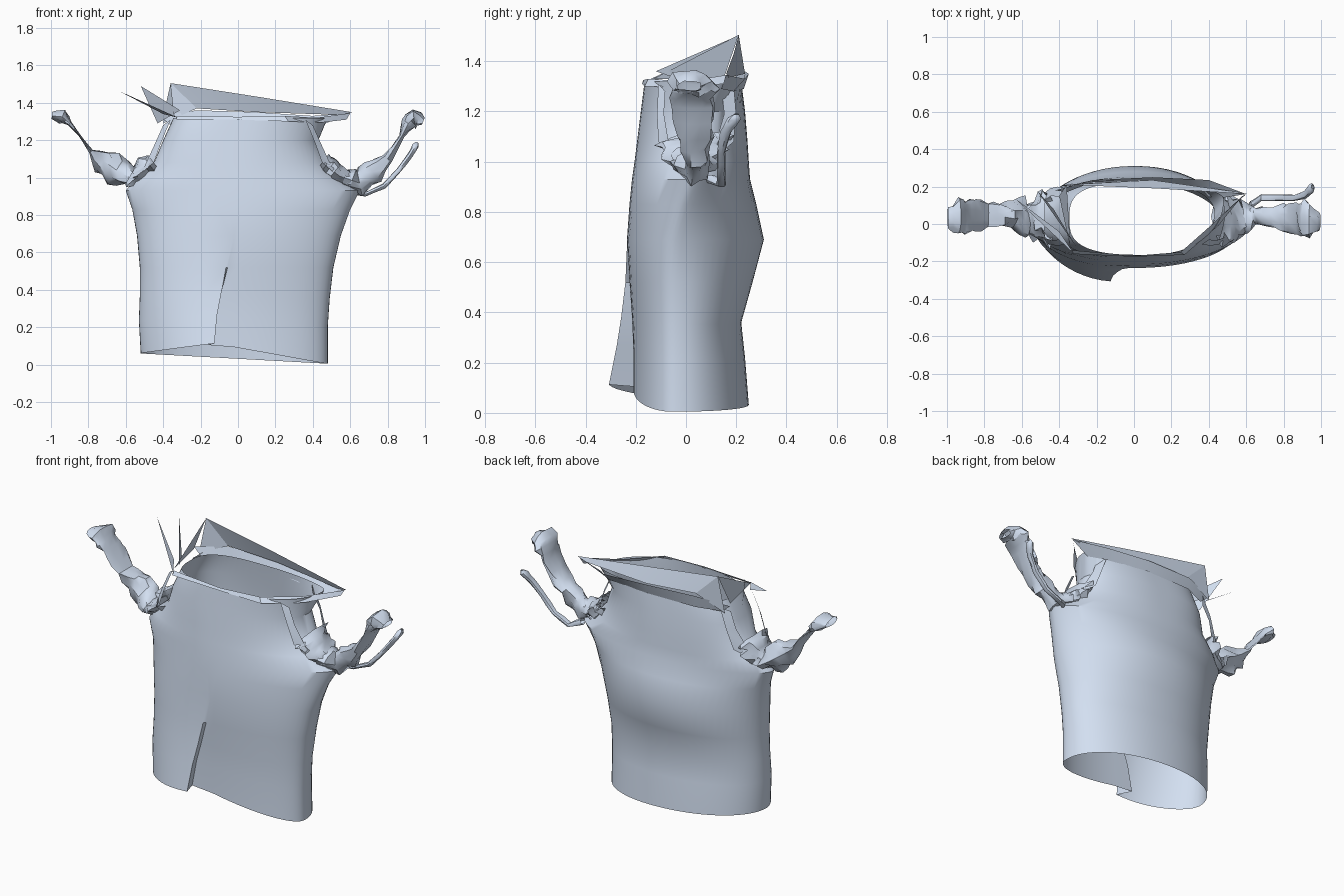
import bpy, math, random
from mathutils import Vector

random.seed(4)
cloth = bpy.data.materials.new("pale_cloth")
cloth.diffuse_color = (0.65, 0.74, 0.88, 1)


def make(name, verts, faces, angle=35):
    me = bpy.data.meshes.new(name)
    me.from_pydata([tuple(v) for v in verts], [], faces)
    me.update()
    me.materials.append(cloth)
    ob = bpy.data.objects.new(name, me)
    bpy.context.collection.objects.link(ob)
    bpy.ops.object.select_all(action='DESELECT')
    ob.select_set(True)
    bpy.context.view_layer.objects.active = ob
    bpy.ops.object.shade_smooth_by_angle(angle=math.radians(angle))
    return ob


def loft(name, rings, closed=True, angle=35):
    n = len(rings[0])
    verts = [p for r in rings for p in r]
    faces = []
    for i in range(len(rings) - 1):
        for j in range(n if closed else n - 1):
            k = (j + 1) % n
            faces.append((i * n + j, i * n + k, (i + 1) * n + k, (i + 1) * n + j))
    return make(name, verts, faces, angle)


def spow(v, p):
    return math.copysign(abs(v) ** p, v)


# Body: z, left x, right x, front y, back y, left seam y, right seam y
levels = [
    (0.00, -0.52, 0.48, -0.21, 0.25, -0.03, -0.04),
    (0.20, -0.53, 0.48, -0.21, 0.235, -0.03, -0.04),
    (0.35, -0.525, 0.49, -0.215, 0.22, -0.02, -0.04),
    (0.52, -0.525, 0.51, -0.225, 0.265, -0.01, -0.04),
    (0.69, -0.54, 0.55, -0.235, 0.31, 0.00, -0.04),
    (0.83, -0.565, 0.60, -0.225, 0.28, 0.02, -0.01),
    (0.93, -0.60, 0.65, -0.215, 0.255, 0.03, 0.03),
    (1.00, -0.545, 0.55, -0.205, 0.25, 0.03, 0.04),
    (1.08, -0.45, 0.48, -0.195, 0.245, 0.03, 0.05),
    (1.20, -0.40, 0.43, -0.18, 0.235, 0.03, 0.06),
    (1.32, -0.345, 0.48, -0.165, 0.22, 0.03, 0.13),
]
N = 64
rings = []
for z, xl, xr, yf, yb, sl, sr in levels:
    ring = []
    up = min(max((z - 0.95) / 0.25, 0), 1)
    pinch = 0.3 * max(0, 1 - abs(z - 0.9) / 0.3)  # sides flatten at the armpits
    bulge = max(0, 1 - abs(z - 0.69) / 0.3)       # back comes to a soft peak
    for j in range(N):
        t = 2 * math.pi * j / N
        c, s = math.cos(t), math.sin(t)
        box = 0.3 * up * (c < 0)
        x = (xl + xr) / 2 + (xr - xl) / 2 * spow(c, 0.95 - box)
        u = (x - xl) / (xr - xl)
        seam = sl + (sr - sl) * u
        p = 0.95 - box + pinch + 0.12 * bulge * (s > 0)
        y = seam + ((yf if s < 0 else yb) - seam) * abs(s) ** p
        # overlapping front fold that fades out upward
        fade = max(0, 1 - z / 0.65)
        if 32 <= j <= 46:
            y -= 0.10 * fade * max(0, 1 - ((-0.12 - x) / 0.40) ** 2)
        if j in (46, 47) and z < 0.7:
            x += (0.07 if j == 46 else 0.035) * z / 0.69
            x -= 0.085 * fade * (j == 47)
        # slanting hem
        hem = 0.06 - 0.055 * u
        if s < 0:
            hem += 0.075 * max(0, 1 - abs(x + 0.13) / (0.4 if x < -0.13 else 0.6))
        ring.append((x, y, z + hem * max(0, 1 - z / 0.5)))
    rings.append(ring)
loft("shirt_body", rings)


def cloth_tube(name, path, jitter=0.25, n=10, sub=2):
    """Crumpled flattened tube; path points are x, y, z, half width, half thickness."""
    pts = []
    for a, b in zip(path, path[1:]):
        for k in range(sub):
            f = k / sub
            pts.append([p + (q - p) * f for p, q in zip(a, b)])
    pts.append(list(path[-1]))
    out = []
    for i, (x, y, z, w, h) in enumerate(pts):
        a, b = pts[max(i - 1, 0)], pts[min(i + 1, len(pts) - 1)]
        d = Vector((b[0] - a[0], 0, b[2] - a[2])).normalized()
        nrm = Vector((-d.z, 0, d.x))
        ring = []
        for j in range(n):
            t = 2 * math.pi * j / n
            r = 1 + random.uniform(-1, 1) * jitter
            ring.append(Vector((x, y, z)) + Vector((0, 1, 0)) * math.cos(t) * w * r
                        + nrm * math.sin(t) * h * r)
        out.append(ring)
    return loft(name, out, angle=40)


# Gathered shoulders
for side, s in (("left", -1), ("right", 1)):
    cloth_tube(side + "_shoulder_gather", [
        (s * 0.45, 0.04, 1.08, 0.14, 0.05), (s * 0.49, 0.04, 1.05, 0.12, 0.06),
        (s * 0.54, 0.03, 1.01, 0.10, 0.05), (s * 0.61, 0.03, 0.98, 0.06, 0.03)], 0.3, 12)

# Crumpled sleeves
cloth_tube("left_sleeve", [
    (-0.58, 0.03, 1.00, 0.10, 0.05), (-0.65, 0.05, 1.04, 0.07, 0.08),
    (-0.72, 0.05, 1.09, 0.055, 0.07), (-0.785, 0.04, 1.14, 0.07, 0.012),
    (-0.85, 0.05, 1.23, 0.085, 0.005), (-0.90, 0.04, 1.29, 0.10, 0.012),
    (-0.94, 0.04, 1.325, 0.09, 0.035), (-0.995, 0.03, 1.33, 0.05, 0.02)])
cloth_tube("right_sleeve", [
    (0.57, 0.03, 1.00, 0.09, 0.05), (0.65, 0.04, 0.97, 0.05, 0.06),
    (0.72, 0.04, 1.03, 0.05, 0.06), (0.80, 0.03, 1.10, 0.07, 0.03),
    (0.875, 0.04, 1.22, 0.08, 0.012), (0.91, 0.03, 1.29, 0.09, 0.035),
    (0.94, 0.02, 1.32, 0.08, 0.055), (0.99, 0.01, 1.30, 0.05, 0.02)])
cloth_tube("right_loose_strip", [
    (0.62, 0.10, 0.93, 0.02, 0.02), (0.68, 0.14, 0.91, 0.02, 0.012),
    (0.78, 0.14, 0.955, 0.018, 0.014), (0.86, 0.14, 1.04, 0.018, 0.014),
    (0.92, 0.16, 1.12, 0.022, 0.014), (0.95, 0.19, 1.17, 0.03, 0.018),
    (0.955, 0.2, 1.19, 0.01, 0.008)], 0.12, 8)

# Loose folds hanging over each armhole
for side, s in (("left", -1), ("right", 1)):
    for i, y in enumerate((-0.11, 0.19)):
        inner = [(s * 0.36, y, 1.31), (s * 0.41, y * 1.05, 1.19), (s * 0.45, y, 1.08), (s * 0.59, y * 0.3, 0.96)]
        outer = [(s * 0.40, y * 0.75, 1.28), (s * 0.44, y * 0.8, 1.19), (s * 0.50, y * 0.6, 1.06), (s * 0.63, y * 0.2, 0.98)]
        loft(f"{side}_armhole_fold_{i + 1}", [inner, outer], False)

# Collar: front lip, raised back flap and low back band
loft("collar_front_lip", [
    [(-0.33, -0.14, 1.33), (0.0, -0.17, 1.325), (0.25, -0.15, 1.33), (0.42, 0.0, 1.32), (0.60, 0.16, 1.345)],
    [(-0.33, -0.16, 1.31), (0.0, -0.175, 1.31), (0.27, -0.165, 1.30), (0.45, -0.01, 1.295), (0.58, 0.15, 1.31)]], False)
loft("collar_back_flap", [
    [(-0.36, 0.21, 1.505), (0.12, 0.19, 1.43), (0.61, 0.16, 1.35)],
    [(-0.22, 0.22, 1.37), (0.10, 0.235, 1.35), (0.56, 0.17, 1.335)]], False)
loft("collar_back_band", [
    [(-0.42, 0.18, 1.33), (-0.22, 0.235, 1.36), (0.10, 0.25, 1.35), (0.40, 0.235, 1.33), (0.60, 0.16, 1.345)],
    [(-0.36, 0.17, 1.28), (-0.22, 0.225, 1.29), (0.10, 0.23, 1.29), (0.38, 0.19, 1.28), (0.47, 0.14, 1.29)]], False)

# Spiky torn points on the left shoulder
spikes = [
    ((-0.64, 0.14, 1.465), (-0.32, -0.16, 1.32), (-0.40, -0.04, 1.34)),
    ((-0.52, 0.18, 1.49), (-0.43, 0.08, 1.29), (-0.31, -0.12, 1.36)),
    ((-0.36, 0.21, 1.505), (-0.34, -0.13, 1.33), (-0.40, 0.15, 1.33)),
    ((-0.36, 0.21, 1.505), (-0.40, 0.20, 1.29), (-0.22, 0.22, 1.37)),
]
for i, tri in enumerate(spikes):
    make(f"collar_point_{i + 1}", tri, [(0, 1, 2)])
